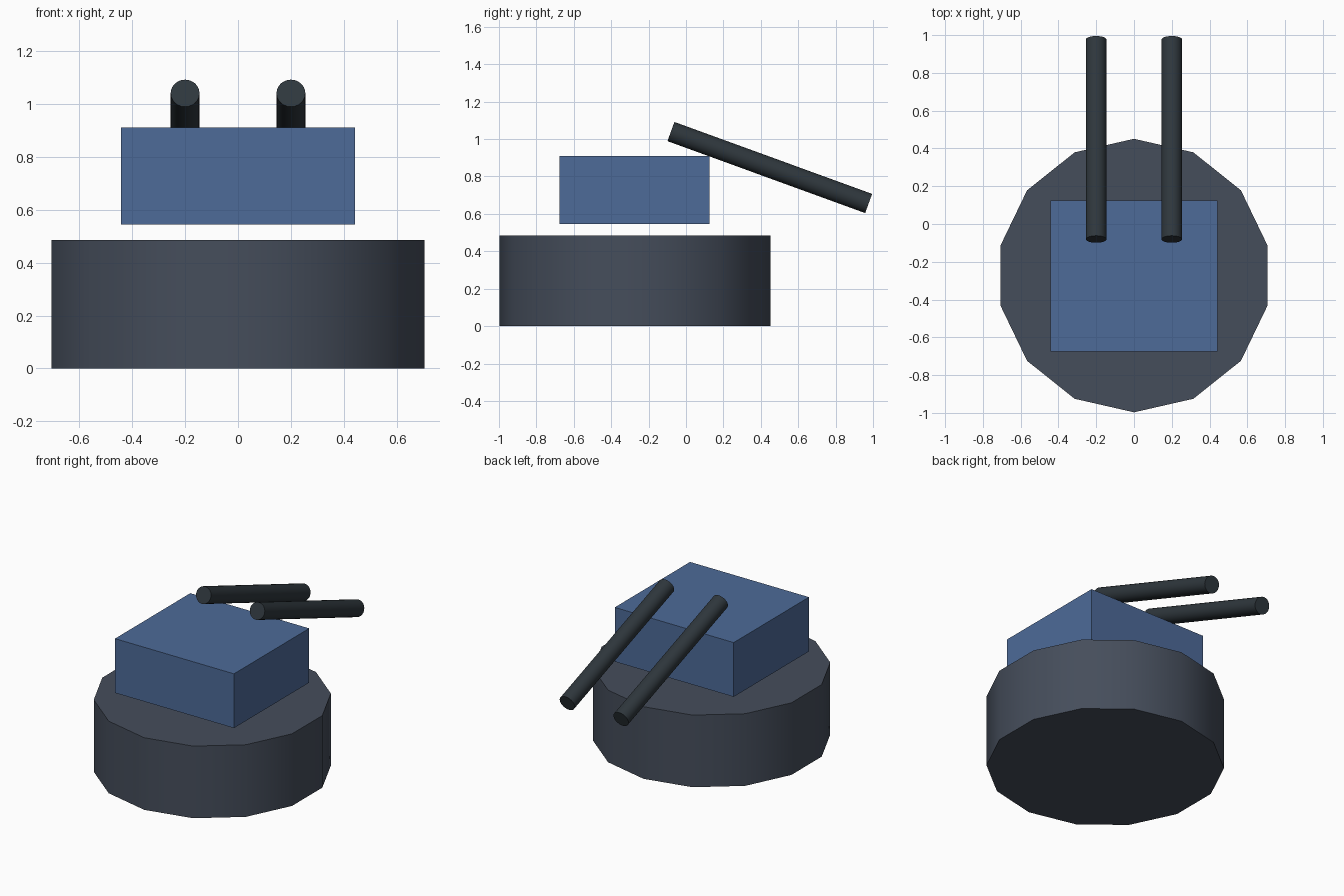
import bpy
import math

if "Cube" in bpy.data.objects:
    bpy.data.objects.remove(bpy.data.objects["Cube"])


def material(name, color):
    m = bpy.data.materials.new(name)
    m.diffuse_color = (*color, 1.0)
    m.use_nodes = True
    m.node_tree.nodes["Principled BSDF"].inputs["Base Color"].default_value = m.diffuse_color
    return m


def finish(name, mat, smooth=False):
    ob = bpy.context.object
    ob.name = name
    ob.data.materials.append(mat)
    if smooth:
        bpy.ops.object.shade_smooth_by_angle(angle=math.radians(35))
    return ob


slate = material("slate_grey", (0.06, 0.075, 0.105))
blue = material("steel_blue", (0.075, 0.145, 0.315))
gunmetal = material("gunmetal", (0.028, 0.038, 0.046))

# Fourteen-sided drum base, with a corner pointing front and back
bpy.ops.mesh.primitive_cylinder_add(vertices=14, radius=0.724, depth=0.485,
                                    location=(0, -0.273, 0.2425))
finish("base", slate, smooth=True)

# Box housing floating just above the base
bpy.ops.mesh.primitive_cube_add(size=1, location=(0, -0.275, 0.7275))
housing = finish("housing", blue)
housing.scale = (0.885, 0.80, 0.365)

# Pair of barrels sloping down toward the back by 20 degrees
for side, x in (("left", -0.2), ("right", 0.2)):
    bpy.ops.mesh.primitive_cylinder_add(vertices=24, radius=0.0545, depth=1.125,
                                        location=(x, 0.448, 0.848),
                                        rotation=(math.radians(-110), 0, 0))
    finish(side + "_barrel", gunmetal, smooth=True)
